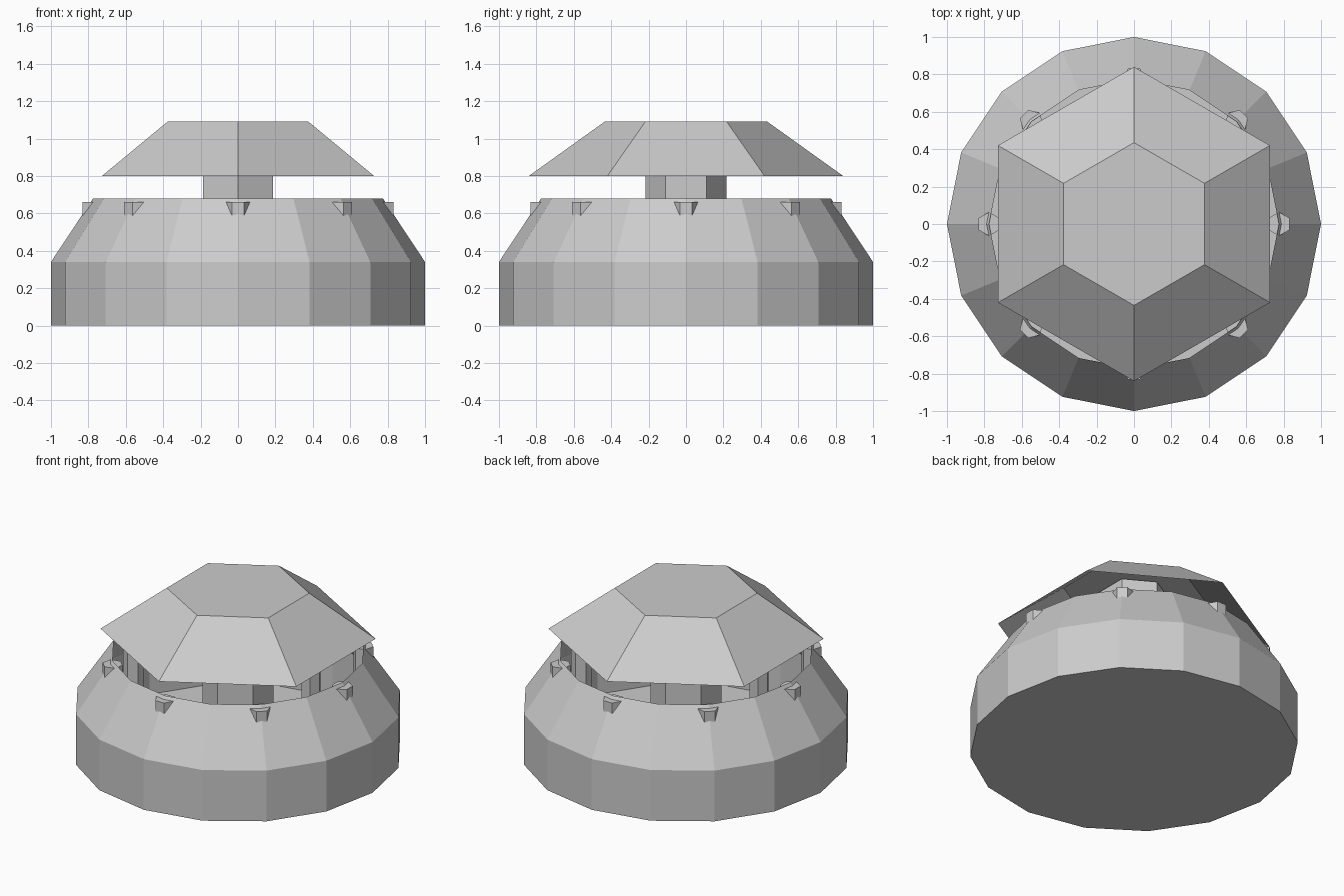
import bpy, bmesh
from math import cos, sin, pi

if "Cube" in bpy.data.objects:
    bpy.data.objects.remove(bpy.data.objects["Cube"])


def lathe(name, sides, profile, start, bottom=True, top=True, centre=(0, 0)):
    """Flat-faceted shell from (radius, z) rings; ends may be left open."""
    bm = bmesh.new()
    rings = []
    for r, z in profile:
        angles = [start + 2 * pi * i / sides for i in range(sides)]
        rings.append([bm.verts.new((centre[0] + r * cos(a), centre[1] + r * sin(a), z))
                      for a in angles])
    for low, high in zip(rings, rings[1:]):
        for i in range(sides):
            j = (i + 1) % sides
            bm.faces.new((low[i], low[j], high[j], high[i]))
    if bottom:
        bm.faces.new(rings[0][::-1])
    if top:
        bm.faces.new(rings[-1])
    mesh = bpy.data.meshes.new(name)
    bm.to_mesh(mesh)
    bm.free()
    obj = bpy.data.objects.new(name, mesh)
    bpy.context.collection.objects.link(obj)
    return obj


# Hollow round wall with a closed floor and open rim
lathe("base_bowl", 16, [(1.0, 0), (1.0, 0.34), (0.775, 0.68)], 0, top=False)

# Six-sided roof, open underneath
lathe("roof", 6, [(0.84, 0.80), (0.435, 1.09)], pi / 2, bottom=False)

# Central column carrying the roof
lathe("centre_column", 6, [(0.217, 0), (0.217, 1.08)], pi / 2)

# Ring of posts poking through the sloped wall, flat side outward
for k in range(8):
    a = k * pi / 4
    lathe(f"wall_post_{k + 1}", 6, [(0.064, 0), (0.064, 0.66)], a + pi / 6,
          centre=(0.775 * cos(a), 0.775 * sin(a)))
